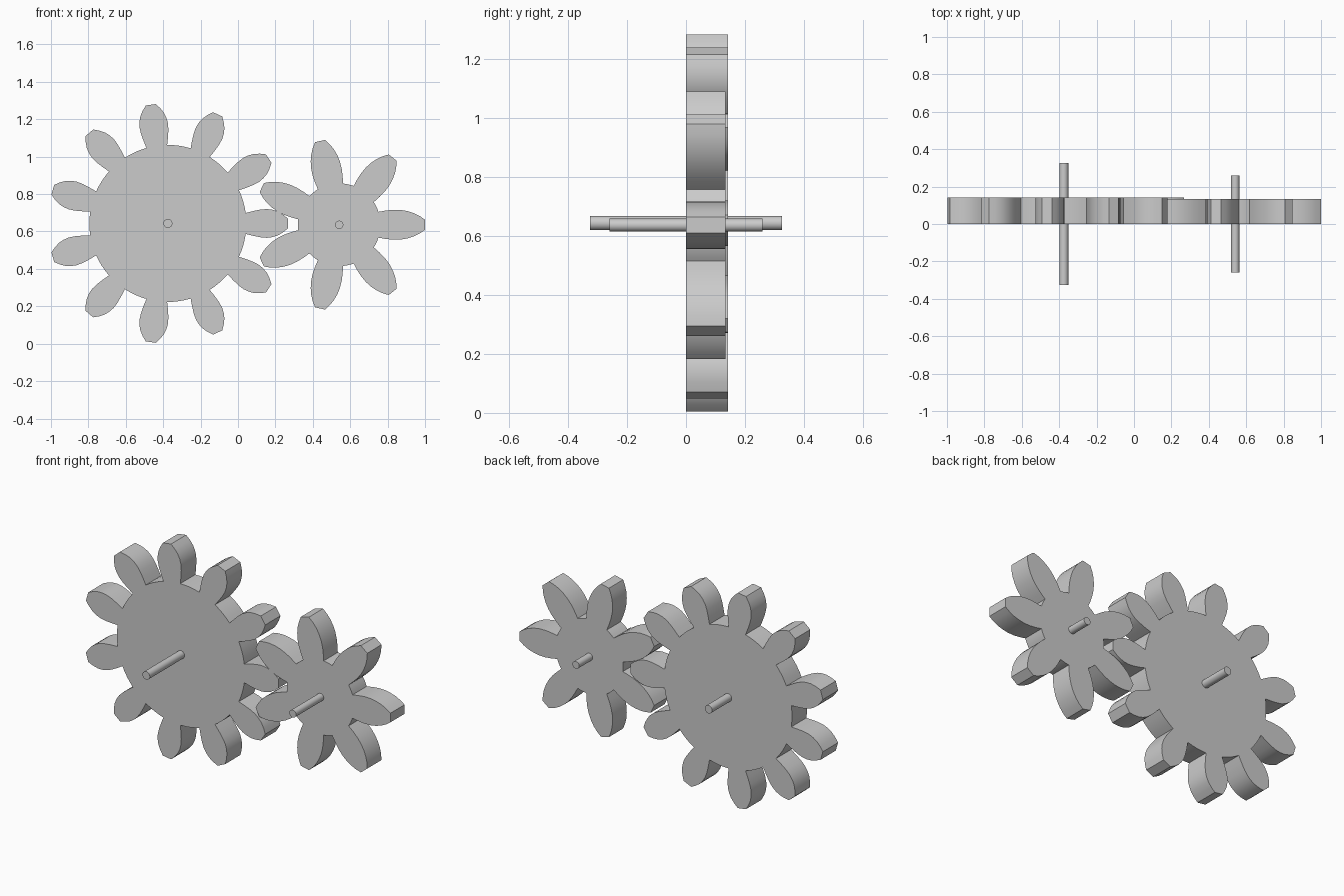
import bpy, bmesh, math

if "Cube" in bpy.data.objects:
    bpy.data.objects.remove(bpy.data.objects["Cube"])

grey = bpy.data.materials.new("plain grey")
grey.diffuse_color = (0.6, 0.6, 0.6, 1)
grey.use_nodes = True
grey.node_tree.nodes["Principled BSDF"].inputs["Base Color"].default_value = grey.diffuse_color


def finish(obj):
    obj.data.materials.append(grey)
    bpy.ops.object.select_all(action='DESELECT')
    obj.select_set(True)
    bpy.context.view_layer.objects.active = obj
    bpy.ops.object.shade_smooth_by_angle(angle=math.radians(25))


def gear(name, cx, cz, teeth, flank, depth):
    """flank: (distance from axis, half width) pairs from root to tip of a tooth."""
    outline = []
    step = 2 * math.pi / teeth
    root = math.hypot(*flank[0])
    half = math.atan2(flank[0][1], flank[0][0])
    side = [(d, -w) for d, w in flank] + [(d, w) for d, w in reversed(flank)]
    for i in range(teeth):
        a = i * step
        c, s = math.cos(a), math.sin(a)
        outline += [(d * c - w * s, d * s + w * c) for d, w in side]
        # rounded root up to the next tooth
        for k in (1, 2, 3):
            b = a + half + (step - 2 * half) * k / 4
            outline.append((root * math.cos(b), root * math.sin(b)))
    bm = bmesh.new()
    face = bm.faces.new([bm.verts.new((cx + x, 0, cz + z)) for x, z in outline])
    ext = bmesh.ops.extrude_face_region(bm, geom=[face], use_keep_orig=True)
    verts = [v for v in ext["geom"] if isinstance(v, bmesh.types.BMVert)]
    bmesh.ops.translate(bm, verts=verts, vec=(0, depth, 0))
    bmesh.ops.recalc_face_normals(bm, faces=bm.faces)
    mesh = bpy.data.meshes.new(name)
    bm.to_mesh(mesh)
    bm.free()
    obj = bpy.data.objects.new(name, mesh)
    bpy.context.collection.objects.link(obj)
    finish(obj)


def axle(name, cx, cz, radius, length):
    bpy.ops.mesh.primitive_cylinder_add(vertices=32, radius=radius, depth=length,
                                        location=(cx, 0, cz), rotation=(math.pi / 2, 0, 0))
    obj = bpy.context.object
    obj.name = name
    finish(obj)


# large gear with eleven leaf-shaped teeth
gear("large_gear", -0.375, 0.643, 11,
     [(0.416, 0.056), (0.455, 0.066), (0.495, 0.074), (0.53, 0.077),
      (0.56, 0.073), (0.588, 0.064), (0.615, 0.048), (0.641, 0.027)], 0.142)
axle("large_axle", -0.375, 0.643, 0.024, 0.65)

# small gear with seven teeth
gear("small_gear", 0.541, 0.636, 7,
     [(0.21, 0.069), (0.25, 0.076), (0.29, 0.080), (0.33, 0.079),
      (0.365, 0.073), (0.40, 0.062), (0.43, 0.047), (0.459, 0.027)], 0.133)
axle("small_axle", 0.541, 0.636, 0.022, 0.52)
